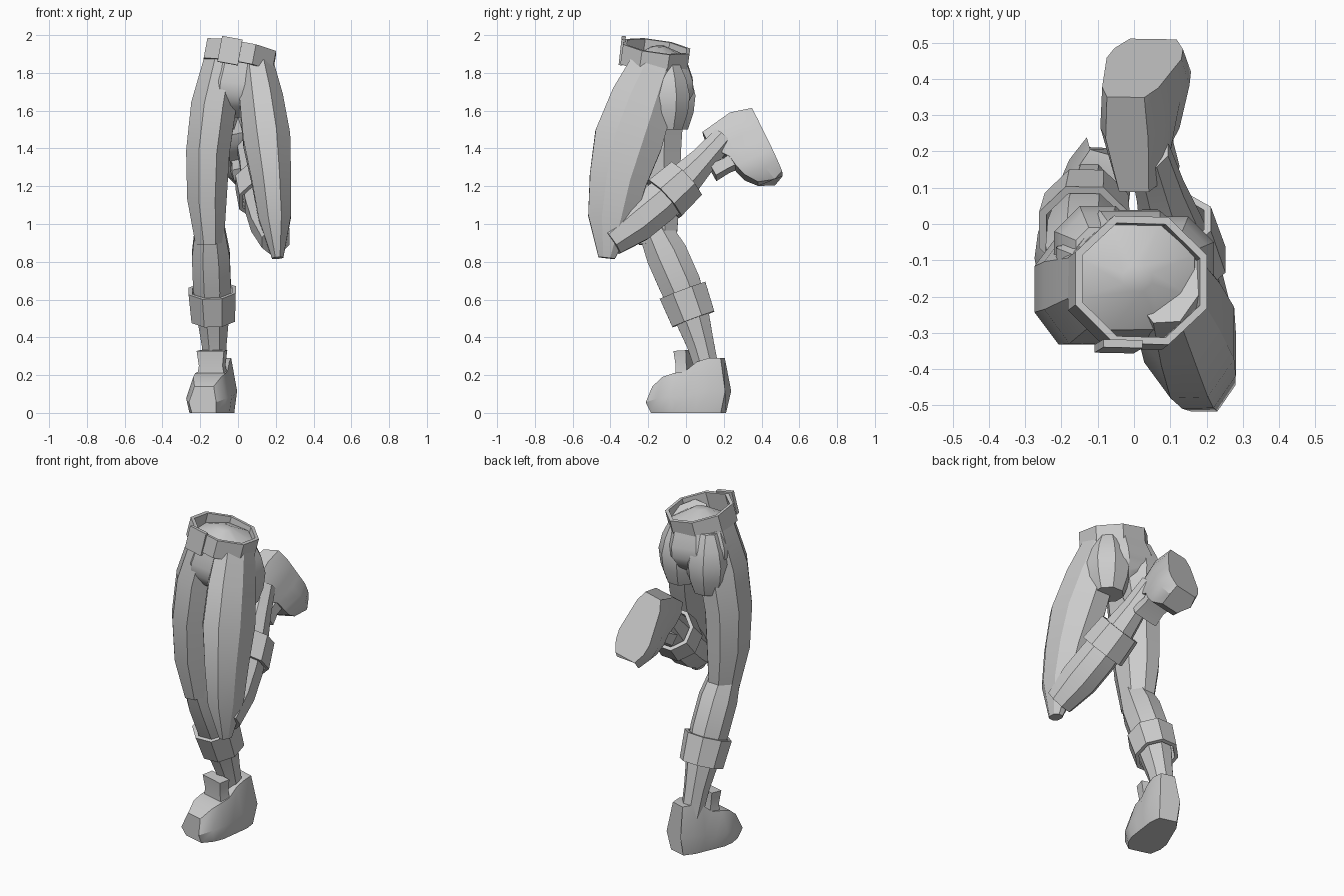
import bpy, bmesh, math
from mathutils import Matrix, Vector

old = bpy.data.objects.get("Cube")
if old:
    bpy.data.objects.remove(old)

color = (0.6, 0.6, 0.6, 1)
grey = bpy.data.materials.new("plain_grey")
grey.use_nodes = True
grey.diffuse_color = color
grey.node_tree.nodes["Principled BSDF"].inputs["Base Color"].default_value = color


def ring(center, axis, width, depth, sides):
    """Flat-sided ring square to the axis, measured across its flats."""
    across = Vector((1, 0, 0))
    across = (across - axis * across.dot(axis) / axis.length_squared).normalized()
    forward = axis.cross(across).normalized()
    grow = 1 / math.cos(math.pi / sides)
    angles = [math.tau * (i + 0.5) / sides for i in range(sides)]
    return [center + grow * (across * width * math.cos(a) + forward * depth * math.sin(a))
            for a in angles]


def loft(name, rings, closed=False, matrix=Matrix()):
    """Skin a list of rings; closed joins last to first, otherwise both ends are capped."""
    bm = bmesh.new()
    loops = [[bm.verts.new(p) for p in points] for points in rings]
    pairs = list(zip(loops, loops[1:]))
    if closed:
        pairs.append((loops[-1], loops[0]))
    else:
        bm.faces.new(loops[0])
        bm.faces.new(loops[-1])
    for upper, lower in pairs:
        for i in range(len(upper)):
            bm.faces.new((upper[i - 1], upper[i], lower[i], lower[i - 1]))
    bm.transform(matrix)
    bmesh.ops.recalc_face_normals(bm, faces=bm.faces)
    mesh = bpy.data.meshes.new(name)
    bm.to_mesh(mesh)
    bm.free()
    mesh.materials.append(grey)
    obj = bpy.data.objects.new(name, mesh)
    bpy.context.collection.objects.link(obj)
    bpy.ops.object.select_all(action='DESELECT')
    obj.select_set(True)
    bpy.context.view_layer.objects.active = obj
    bpy.ops.object.shade_smooth_by_angle(angle=math.radians(32))


def limb(name, start, end, widths, ratio, bow=(0, 0, 0), sides=8, matrix=Matrix()):
    """Evenly spaced rings from start to end; the middle is pushed out by bow."""
    start, end, bow = Vector(start), Vector(end), Vector(bow)
    rings = []
    for i, width in enumerate(widths):
        t = i / (len(widths) - 1)
        center = start.lerp(end, t) + bow * math.sin(math.pi * t)
        axis = end - start + bow * math.pi * math.cos(math.pi * t)
        rings.append(ring(center, axis, width, width * ratio, sides))
    loft(name, rings, matrix=matrix)


def band(name, start, end, widths, ratio, wall):
    """Open tube with a thick wall."""
    axis = end - start
    outer, inner = [[ring(center, axis, width - cut, width * ratio - cut, 8)
                     for center, width in zip((start, end), widths)] for cut in (0, wall)]
    loft(name, outer + inner[::-1], closed=True)


def calf(side, knee, ankle, bow):
    """Lower leg with a trouser cuff below its middle."""
    limb(side + "_lower_leg", knee, ankle, (0.075, 0.1, 0.1, 0.085, 0.065, 0.055), 1.1, bow)
    knee, ankle, bow = Vector(knee), Vector(ankle), Vector(bow)
    top, bottom = [knee.lerp(ankle, t) + bow for t in (0.44, 0.63)]
    band(side + "_cuff", top, bottom, (0.125, 0.115), 1.03, 0.02)


def shoe(side, matrix):
    """Chunky shoe pointing to -y with its sole on z = 0, and a tongue flap."""
    widths = (0.075, 0.11, 0.12, 0.11, 0.1, 0.09, 0.06)
    heights = (0.14, 0.19, 0.21, 0.22, 0.27, 0.29, 0.29)
    half_length = 0.2
    sections = []
    for i, (w, h) in enumerate(zip(widths, heights)):
        y = half_length * (i / 3 - 1)
        half = [Vector((w * 0.88, y * 0.95, 0)), Vector((w, y * 1.08, h * 0.4)),
                Vector((w * 0.7, y * 0.93, h))]
        other = [Vector((-p.x, p.y, p.z)) for p in reversed(half)]
        sections.append(half + other)
    loft(side + "_shoe", sections, matrix=matrix)
    limb(side + "_shoe_tongue", (0, -0.02, 0.17), (0, -0.03, 0.33), (0.08, 0.065, 0.075), 0.45,
         sides=4, matrix=matrix)


# Hips with a shallow domed top, and buttocks
limb("hips", (0.01, -0.15, 1.94), (-0.03, -0.13, 1.57),
     (0.04, 0.165, 0.18, 0.2, 0.2, 0.16, 0.07), 0.88)
for side, x, y in (("right", -0.1, -0.07), ("left", 0.1, -0.1)):
    limb(side + "_buttock", (x, y, 1.86), (x, y, 1.5), (0.06, 0.1, 0.12, 0.11, 0.08), 1)

# Belt, lower at the left and the back, with its buckle
band("belt", Vector((0.02, -0.155, 1.94)), Vector((0, -0.17, 1.835)), (0.185, 0.185), 0.96, 0.02)
limb("buckle", (-0.03, -0.33, 1.985), (-0.055, -0.345, 1.85), (0.055, 0.055), 0.2, sides=4)

# Standing right leg
limb("right_thigh", (-0.08, -0.15, 1.86), (-0.15, -0.15, 0.9),
     (0.1, 0.12, 0.115, 0.105, 0.075), 1.33, (-0.045, -0.03, 0))
calf("right", (-0.15, -0.18, 1), (-0.12, 0.12, 0.2), (0, 0.03, 0))

# Raised left leg, folded back at the knee
limb("left_thigh", (0.09, -0.15, 1.86), (0.21, -0.42, 0.82),
     (0.09, 0.115, 0.125, 0.105, 0.085, 0.03), 1.45, (0.015, -0.05, 0))
calf("left", (0.2, -0.4, 0.91), (0.04, 0.2, 1.46), (0, 0.02, -0.02))

# Planted shoe turned slightly outward
shoe("right", Matrix.Translation((-0.13, 0.015, 0)) @ Matrix.Rotation(-0.27, 4, 'Z'))

# Raised shoe with its sole facing back
heel = Vector((-0.2, -0.42, 0.88)).normalized()
across = heel.cross((0.08, -0.88, -0.43)).normalized()
axes = Matrix((across, heel, across.cross(heel))).transposed().to_4x4()
shoe("left", Matrix.Translation((0.015, 0.43, 1.435)) @ axes)
